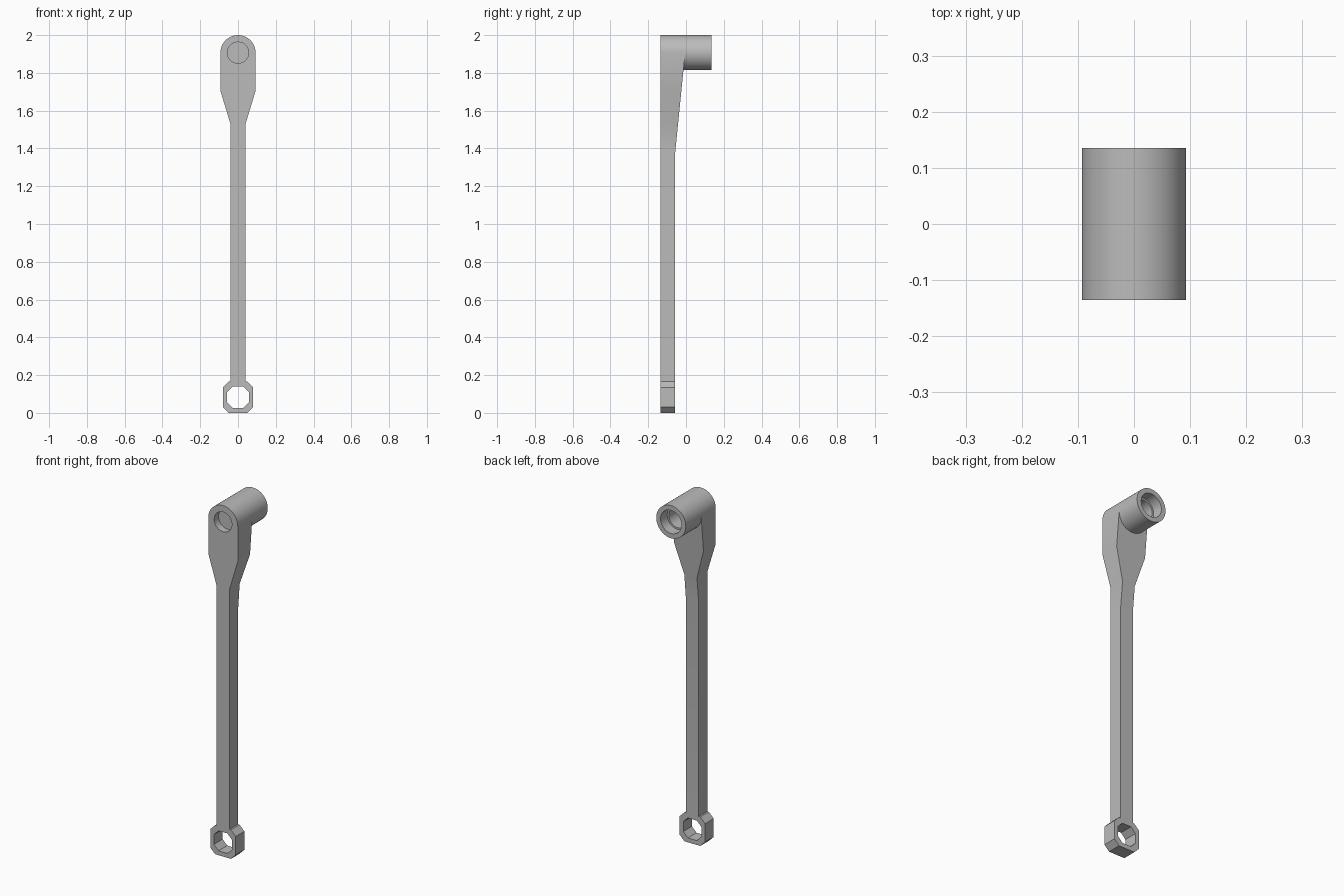
import bpy, bmesh, math

cube = bpy.data.objects.get("Cube")
if cube:
    bpy.data.objects.remove(cube)

FRONT, ROD_BACK, BACK = -0.135, -0.057, 0.135
R = 0.093                # boss radius
BOSS_Z = 2 - R
EYE_Z = 0.082            # centre of the octagonal eye
TAPER_Z = 1.38           # where the arm starts to thicken
SEG = 64

grey = bpy.data.materials.new("grey plastic")
grey.use_nodes = True
grey.diffuse_color = (0.5, 0.5, 0.5, 1)
grey.node_tree.nodes["Principled BSDF"].inputs["Base Color"].default_value = grey.diffuse_color


def make_object(name, bm):
    bmesh.ops.recalc_face_normals(bm, faces=bm.faces)
    mesh = bpy.data.meshes.new(name)
    bm.to_mesh(mesh)
    bm.free()
    mesh.materials.append(grey)
    obj = bpy.data.objects.new(name, mesh)
    bpy.context.collection.objects.link(obj)
    return obj


def circle(radius, z, start=0, stop=SEG):
    return [(radius * math.cos(2 * math.pi * i / SEG),
             z + radius * math.sin(2 * math.pi * i / SEG)) for i in range(start, stop)]


def prism(name, outline, y0, y1):
    """Extrude an x-z outline from y0 to y1."""
    bm = bmesh.new()
    face = bm.faces.new([bm.verts.new((x, y0, z)) for x, z in outline])
    ext = bmesh.ops.extrude_face_region(bm, geom=[face])["geom"]
    for v in ext:
        if isinstance(v, bmesh.types.BMVert):
            v.co.y = y1
    if face.is_valid and len(face.edges[0].link_faces) < 2:
        bm.faces.new(face.verts)
    return make_object(name, bm)


def mirrored(right):
    """Close a bottom-to-top half outline with its mirror image."""
    return right + [(-x, z) for x, z in reversed(right)]


def boolean(target, tool, operation):
    mod = target.modifiers.new(operation.lower(), 'BOOLEAN')
    mod.operation, mod.solver, mod.object = operation, 'EXACT', tool
    bpy.context.view_layer.objects.active = target
    bpy.ops.object.modifier_apply(modifier=mod.name)
    bpy.data.objects.remove(tool)


# Lower arm with the octagonal eye, and the flared head with a round top
lower = mirrored([(0.05, 0), (0.08, 0.03), (0.08, 0.135), (0.05, 0.165),
                  (0.04, 0.165), (0.04, TAPER_Z)])
arc = circle(R, BOSS_Z, 0, SEG // 2 + 1)
flare = [(0.04, TAPER_Z), (0.04, 1.53), (R, 1.705)]
head = flare + arc + [(-x, z) for x, z in reversed(flare)]

bm = bmesh.new()
cache = {}


def vert(x, y, z):
    key = (round(x, 5), y, round(z, 5))
    if key not in cache:
        cache[key] = bm.verts.new((x, y, z))
    return cache[key]


def back_y(z):
    return ROD_BACK + max(0, z - TAPER_Z) * 0.1


for outline in (lower, head):
    bm.faces.new([vert(x, FRONT, z) for x, z in outline])
    bm.faces.new([vert(x, back_y(z), z) for x, z in reversed(outline)])
    for (xa, za), (xb, zb) in zip(outline, outline[1:] + outline[:1]):
        if za == zb == TAPER_Z:      # shared seam stays open inside
            continue
        bm.faces.new([vert(xa, FRONT, za), vert(xa, back_y(za), za),
                      vert(xb, back_y(zb), zb), vert(xb, FRONT, zb)])
arm = make_object("crank_arm", bm)

# Boss tube joined to the head
boolean(arm, prism("boss", circle(R, BOSS_Z), -0.1, BACK), 'UNION')

# Octagonal eye, front pocket and stepped rear bore
h, c = 0.057, 0.028
octagon = mirrored([(c, EYE_Z - h), (h, EYE_Z - c), (h, EYE_Z + c), (c, EYE_Z + h)])
boolean(arm, prism("eye_cutter", octagon, -0.3, 0.1), 'DIFFERENCE')
for name, radius, y0, y1 in (("front_pocket", 0.056, -0.3, FRONT + 0.04),
                             ("rear_bore", 0.066, BACK - 0.06, 0.3),
                             ("inner_bore", 0.056, -0.06, 0.1)):
    boolean(arm, prism(name, circle(radius, BOSS_Z), y0, y1), 'DIFFERENCE')

# Smooth round walls, sharp edges elsewhere
bpy.ops.object.select_all(action='DESELECT')
arm.select_set(True)
bpy.context.view_layer.objects.active = arm
bpy.ops.object.shade_smooth_by_angle(angle=math.radians(20))
